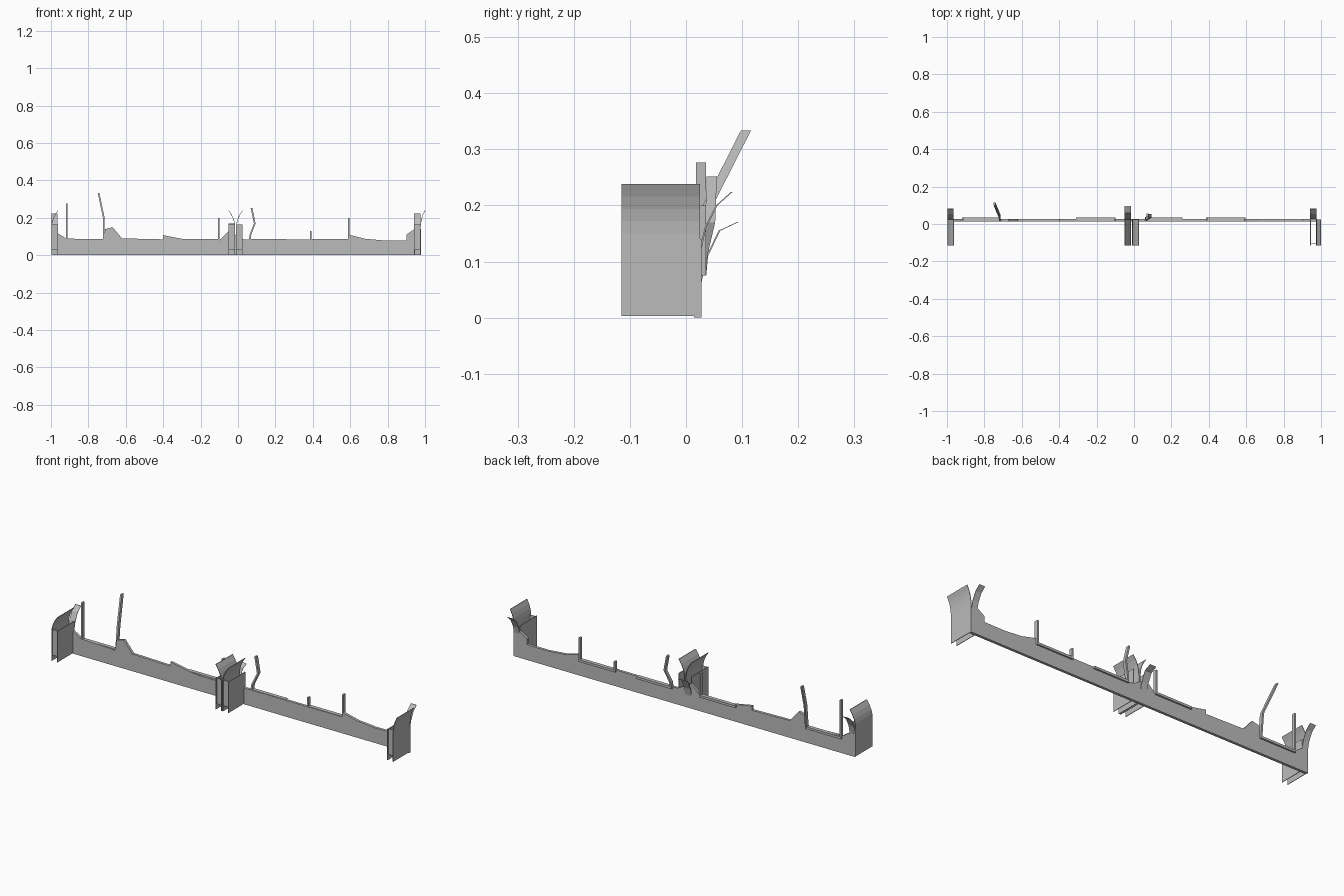
import bpy, bmesh
from mathutils import Vector

cube = bpy.data.objects.get("Cube")
if cube:
    bpy.data.objects.remove(cube)

metal = bpy.data.materials.new("grey metal")
metal.use_nodes = True
GREY = (0.5, 0.5, 0.5, 1)
metal.diffuse_color = GREY
metal.node_tree.nodes["Principled BSDF"].inputs["Base Color"].default_value = GREY


def finish(bm, name):
    bmesh.ops.recalc_face_normals(bm, faces=bm.faces)
    mesh = bpy.data.meshes.new(name)
    bm.to_mesh(mesh)
    bm.free()
    mesh.materials.append(metal)
    ob = bpy.data.objects.new(name, mesh)
    bpy.context.collection.objects.link(ob)
    return ob


def prism(name, outline, offset):
    """Extrude a closed 3D outline along an offset."""
    bm = bmesh.new()
    face = bm.faces.new([bm.verts.new(p) for p in outline])
    result = bmesh.ops.extrude_face_region(bm, geom=[face])
    moved = [v for v in result["geom"] if isinstance(v, bmesh.types.BMVert)]
    bmesh.ops.translate(bm, verts=moved, vec=Vector(offset))
    bm.faces.ensure_lookup_table()
    return finish(bm, name)


def strip(name, path, across, thick):
    """Sweep a path across a vector, giving a bent sheet with thickness."""
    path = [Vector(p) for p in path]
    outline = path + [p + Vector(thick) for p in reversed(path)]
    return prism(name, outline, across)


# Low torn wall with a jagged upper edge
top = [(-0.995, 0.12), (-0.96, 0.115), (-0.92, 0.09), (-0.72, 0.082),
       (-0.71, 0.14), (-0.67, 0.15), (-0.62, 0.09), (-0.4, 0.085),
       (-0.4, 0.107), (-0.3, 0.088), (-0.22, 0.079), (-0.1, 0.08),
       (-0.05, 0.13), (0.03, 0.085), (0.59, 0.085), (0.59, 0.11),
       (0.68, 0.088), (0.78, 0.079), (0.9, 0.08), (0.9, 0.11), (0.945, 0.14)]
outline = [(-0.995, 0), *top, (0.978, 0.14), (0.978, 0)]
prism("wall", [(x, 0.014, z) for x, z in outline], (0, 0.014, 0))

# Window sills on the back of the wall
for i, (x0, x1) in enumerate([(-0.92, -0.72), (-0.31, -0.1), (0.06, 0.26), (0.385, 0.595)]):
    strip(f"sill_{i}", [(x0, 0.016, 0.075), (x0, 0.036, 0.075)],
          (x1 - x0, 0, 0), (0, 0, 0.012))

# Remaining window bars, some bent
bars = {
    "bar_far_right": [(-0.92, 0.018, 0.075), (-0.92, 0.018, 0.277)],
    "bar_bent_right": [(-0.722, 0.018, 0.075), (-0.722, 0.03, 0.2), (-0.75, 0.098, 0.334)],
    "bar_centre_right": [(-0.108, 0.018, 0.075), (-0.108, 0.018, 0.2)],
    "bar_bent_centre": [(0.058, 0.018, 0.075), (0.062, 0.02, 0.11),
                        (0.085, 0.034, 0.17), (0.068, 0.037, 0.252)],
    "bar_short_left": [(0.385, 0.018, 0.075), (0.385, 0.018, 0.13)],
    "bar_left": [(0.588, 0.018, 0.075), (0.588, 0.018, 0.2)],
}
for name, path in bars.items():
    strip(name, path, (0, 0.018, 0), (0.009, 0, 0))


def post(name, x, side, curl, height=0.238):
    """Open box post: inner plate, front plate, curled outer plate."""
    depth = (0, 0.14, 0)
    wall = 0.003 * side
    strip(name + "_inner_plate", [(x, -0.115, 0.003), (x, -0.115, 0.165)], depth, (wall, 0, 0))
    strip(name + "_front_plate", [(x, -0.108, 0.03), (x, -0.108, 0.165)],
          (0, 0.003, 0), (0.035 * side, 0, 0))
    outer = x + 0.035 * side
    steps = [(outer + curl * t * t, -0.115, 0.15 + (height - 0.15) * t)
             for t in (0, 0.25, 0.5, 0.75, 1)]
    strip(name + "_outer_plate", [(outer, -0.115, 0.003), *steps], depth, (-wall, 0, 0))


post("post_left", 0.942, 1, 0.023)
post("post_right", -0.963, -1, 0.033)
post("post_centre_right", -0.05, 1, -0.032)
post("post_centre_left", 0.025, -1, 0.033)

# Torn back panels peeling away behind the posts
curve = [(0.024, 0.0), (0.024, 0.12), (0.033, 0.16), (0.053, 0.2), (0.08, 0.224)]
for name, x in (("flap_left", 0.942), ("flap_right", -0.997)):
    strip(name, [(x, y, z) for y, z in curve], (0.033, 0, 0), (0, 0.003, 0))
curve = [(0.024, 0.06), (0.034, 0.105), (0.058, 0.155), (0.092, 0.171)]
strip("flap_centre", [(-0.052, y, z) for y, z in curve], (0.037, 0, 0), (0, 0.003, 0))
